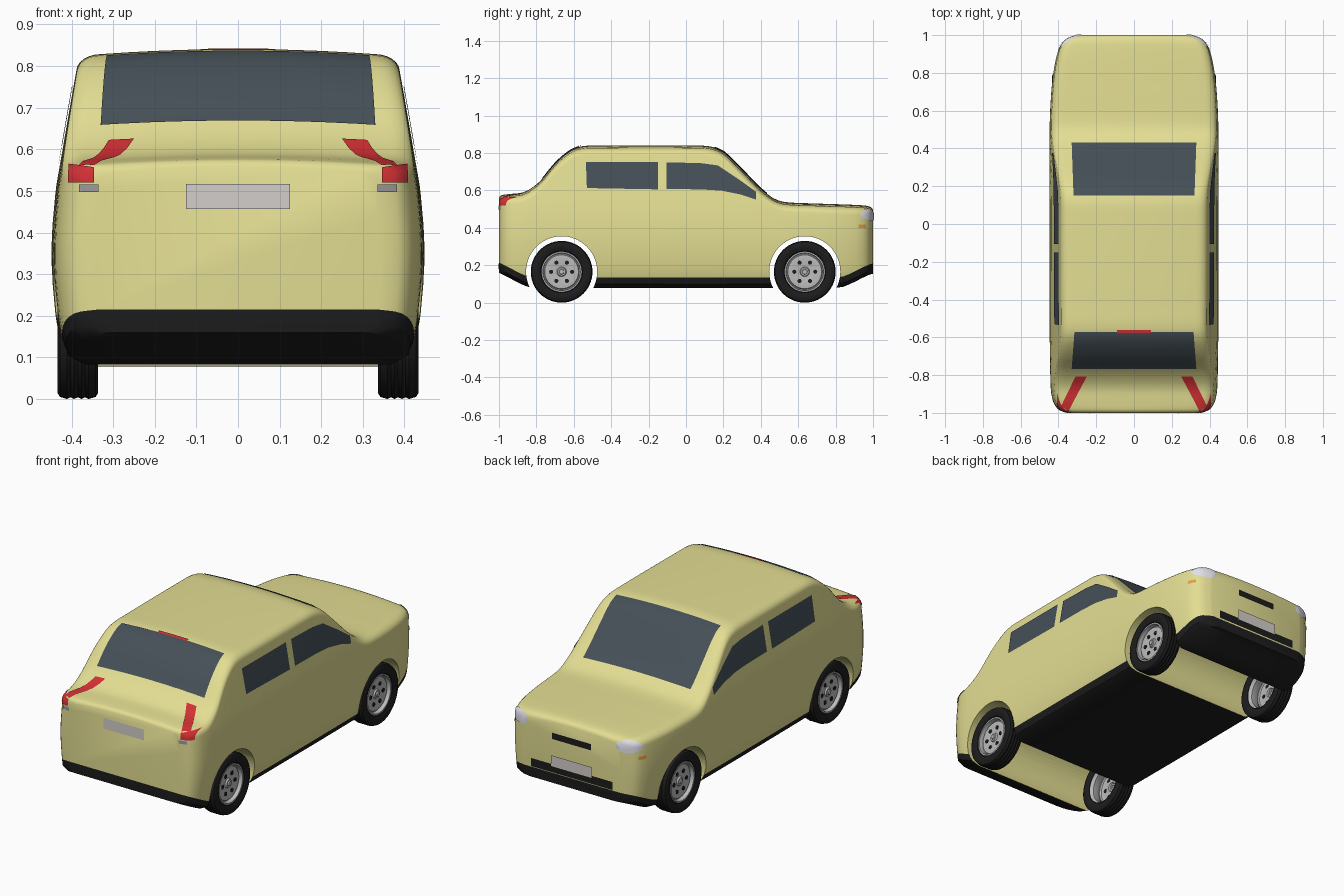
import bpy, bmesh
from math import sin, cos, pi, radians
from mathutils import Vector
from mathutils.bvhtree import BVHTree

if "Cube" in bpy.data.objects:
    bpy.data.objects.remove(bpy.data.objects["Cube"])


def material(name, r, g, b):
    m = bpy.data.materials.new(name)
    m.diffuse_color = (r, g, b, 1)
    m.use_nodes = True
    m.node_tree.nodes["Principled BSDF"].inputs["Base Color"].default_value = m.diffuse_color
    return m


PAINT = material("paint", .77, .73, .29)
BLACK = material("black_trim", .012, .012, .012)
GLASS = material("glass", .06, .08, .095)
RED = material("red_lens", .65, .03, .035)
ORANGE = material("orange_lens", .8, .35, .05)
LENS = material("clear_lens", .75, .75, .82)
PLATE = material("plate", .65, .62, .6)
GREY = material("grey_lens", .32, .32, .34)
SILVER = material("alloy", .5, .5, .5)


def curve(keys):
    # smooth interpolation through (position, value) keys
    def f(t):
        t = min(max(t, keys[0][0]), keys[-1][0])
        i = max(k for k in range(len(keys) - 1) if keys[k][0] <= t)

        def slope(k):
            a, b = keys[max(k - 1, 0)], keys[min(k + 1, len(keys) - 1)]
            return (b[1] - a[1]) / (b[0] - a[0])
        (x0, v0), (x1, v1) = keys[i], keys[i + 1]
        h = x1 - x0
        u = (t - x0) / h
        return (v0 * (1 + 2 * u) * (1 - u) ** 2 + v1 * u * u * (3 - 2 * u)
                + h * (slope(i) * u * (1 - u) ** 2 - slope(i + 1) * u * u * (1 - u)))
    return f


def finish(name, bm, mats, angle=35):
    bmesh.ops.recalc_face_normals(bm, faces=bm.faces)
    me = bpy.data.meshes.new(name)
    bm.to_mesh(me)
    bm.free()
    ob = bpy.data.objects.new(name, me)
    bpy.context.collection.objects.link(ob)
    for m in mats:
        me.materials.append(m)
    smooth(ob, angle)
    return ob


def smooth(ob, angle=35):
    bpy.ops.object.select_all(action='DESELECT')
    ob.select_set(True)
    bpy.context.view_layer.objects.active = ob
    bpy.ops.object.shade_smooth_by_angle(angle=radians(angle))


# Body: cross-sections lofted along y
top = curve([(-1, .56), (-.99, .573), (-.95, .58), (-.87, .59), (-.82, .617), (-.77, .66),
             (-.7, .745), (-.62, .813), (-.56, .836), (-.45, .84), (.05, .84), (.13, .835),
             (.2, .808), (.29, .722), (.4, .61), (.47, .557), (.53, .538), (.7, .53),
             (.95, .52), (.99, .51), (1, .495)])
low = curve([(-1, .16), (-.97, .145), (-.85, .086), (-.8, .08), (.8, .08), (.85, .088),
             (.97, .145), (1, .155)])
plan = curve([(-1, .34), (-.99, .385), (-.97, .41), (-.93, .43), (-.85, .44), (-.5, .445),
              (.5, .445), (.7, .436), (.82, .422), (.9, .405), (.95, .385), (.98, .355), (1, .3)])
flank = curve([(.08, .4), (.135, .425), (.2, .437), (.35, .447), (.5, .437), (.56, .427),
               (.7, .403), (.8, .385), (.86, .37)])
TRIM = 4  # section segments below this index are black


def section(y):
    z0, z1, k = low(y), top(y), plan(y) / .445
    crown, rz, rx = .012, .04, .06 * k
    zb, zc = z0 + .055, z1 - .052
    pts = [(0, z0), (.2 * k, z0), (flank(z0) * k - .03, z0), (flank(z0 + .02) * k, z0 + .02)]
    pts += [(flank(z) * k, z) for z in (zb + (zc - zb) * i / 9 for i in range(9))]
    xe = flank(zc) * k
    pts += [(xe - rx + rx * cos(a), zc + rz * sin(a)) for a in (i * pi / 12 for i in range(7))]
    return pts + [((xe - rx) * u, z1 - crown * u * u) for u in (.8, .6, .4, .2, 0)]


ends = [1, .996, .99, .98, .965, .945, .92, .895]
ys = [-e for e in ends] + [-.87 + 1.74 * i / 60 for i in range(61)] + ends[::-1]
bm = bmesh.new()
rings = []
for y in ys:
    half = section(y)
    full = half + [(-x, z) for x, z in half[-2:0:-1]]
    rings.append([bm.verts.new((x, y, z)) for x, z in full])
n, total = len(half), len(full)
for a, b in zip(rings, rings[1:]):
    for j in range(total):
        f = bm.faces.new((a[j], a[(j + 1) % total], b[(j + 1) % total], b[j]))
        f.material_index = 1 if min(j, total - 1 - j) < TRIM else 0
for r in (rings[0], rings[-1]):
    bm.faces.new(r[TRIM:total - TRIM + 1])
    bm.faces.new(r[total - TRIM:] + r[:TRIM + 1]).material_index = 1
bmesh.ops.recalc_face_normals(bm, faces=bm.faces)
skin = BVHTree.FromBMesh(bm)
body = finish("body", bm, [PAINT, BLACK])

# Wheel arches cut right through the body
AXLES = (-.665, .635)
AXLE_Z = .165
for y in AXLES:
    bpy.ops.mesh.primitive_cylinder_add(vertices=64, radius=.19, depth=1.2,
                                        location=(0, y, AXLE_Z), rotation=(0, pi / 2, 0))
    cutter = bpy.context.object
    cutter.name = "arch_cutter"
    cutter.hide_render = True
    cutter.data.materials.append(PAINT)
    mod = body.modifiers.new("arch", 'BOOLEAN')
    mod.object, mod.solver = cutter, 'EXACT'
    bpy.context.view_layer.objects.active = body
    bpy.ops.object.modifier_apply(modifier=mod.name)
    bpy.data.objects.remove(cutter)
smooth(body)

# Panels laid on the body: strip between two outlines, projected along a view
VIEWS = {
    'right': lambda a, b: ((2, a, b), (-1, 0, 0)),
    'left': lambda a, b: ((-2, a, b), (1, 0, 0)),
    'rear': lambda a, b: ((a, -2, b), (0, 1, 0)),
    'nose': lambda a, b: ((a, 2, b), (0, -1, 0)),
    'top': lambda a, b: ((a, b, 2), (0, 0, -1)),
}


def panel(name, lower, upper, view, mat, lift=.004, nu=6, nv=8):
    def resample(line):
        p = [Vector(q) for q in line]
        return [a.lerp(b, i / nu) for a, b in zip(p, p[1:]) for i in range(nu)] + [p[-1]]
    bm = bmesh.new()
    cols = []
    for a, b in zip(resample(lower), resample(upper)):
        col = []
        for j in range(nv + 1):
            origin, ray = VIEWS[view](*a.lerp(b, j / nv))
            hit, normal, _, _ = skin.ray_cast(Vector(origin), Vector(ray))
            if normal.dot(Vector(ray)) > 0:
                normal = -normal
            col.append(bm.verts.new(hit + normal * lift))
        cols.append(col)
    for a, b in zip(cols, cols[1:]):
        for j in range(nv):
            bm.faces.new((a[j], b[j], b[j + 1], a[j + 1]))
    bmesh.ops.remove_doubles(bm, verts=bm.verts, dist=1e-5)
    ob = finish(name, bm, [mat], 60)
    if ob.data.polygons[0].normal.dot(Vector(VIEWS[view](0, 0)[1])) > 0:
        ob.data.flip_normals()


def box(name, x0, x1, z0, z1, view, mat, lift=.004):
    panel(name, [(x0, z0), (x1, z0)], [(x0, z1), (x1, z1)], view, mat, lift)


# Glass
panel("windscreen", [(-.33, .43), (.33, .43)], [(-.32, .15), (.32, .15)], 'top', GLASS, nu=16, nv=16)
panel("rear_window", [(-.33, -.765), (.33, -.765)], [(-.315, -.57), (.315, -.57)], 'top', GLASS,
      nu=16, nv=16)
for side in ('right', 'left'):
    panel(side + "_back_window", [(-.53, .612), (-.15, .605)], [(-.535, .75), (-.15, .75)], side, GLASS)
    panel(side + "_front_window",
          [(-.105, .607), (.08, .605), (.19, .598), (.29, .578), (.375, .55)],
          [(-.105, .75), (.08, .745), (.17, .733), (.28, .66), (.375, .592)], side, GLASS)
    box(side + "_indicator", .92, .96, .4, .418, side, ORANGE)

# Lights
box("brake_light", -.09, .09, -.577, -.56, 'top', RED, .007)
for s in (-1, 1):
    panel("tail_light_top", [(s * .385, -.965), (s * .31, -.805)],
          [(s * .345, -.988), (s * .25, -.805)], 'top', RED)
    panel("tail_light", [(s * .345, .52), (s * .405, .52)], [(s * .345, .555), (s * .405, .562)],
          'rear', RED)
    box("reverse_light", s * .335, s * .38, .497, .515, 'rear', GREY)
    arc = [i * pi / 8 for i in range(9)]
    panel("headlight", [(s * .33 - .06 * cos(a), .468 - .033 * sin(a)) for a in arc],
          [(s * .33 - .06 * cos(a), .468 + .033 * sin(a)) for a in arc], 'nose', LENS, nu=2)

# Plates, grille and intake
box("rear_plate", -.125, .125, .457, .517, 'rear', PLATE)
box("rear_bumper_trim", -.34, .34, .18, .21, 'rear', BLACK, .002)
box("grille", -.12, .12, .4, .435, 'nose', BLACK)
box("intake", -.25, .25, .215, .26, 'nose', BLACK)
box("front_plate", -.125, .125, .25, .31, 'nose', PLATE, .008)


# Wheels: (radius, x) profiles turned about the axle
def lathe(name, profile, side, y, mat, closed=False, segs=56):
    bm = bmesh.new()
    rows = [[bm.verts.new((side * x, y + r * cos(2 * pi * i / segs), AXLE_Z + r * sin(2 * pi * i / segs)))
             for i in range(segs)] for r, x in profile]
    for a, b in zip(rows, rows[1:] + rows[:1] if closed else rows[1:]):
        for i in range(segs):
            k = (i + 1) % segs
            bm.faces.new((a[i], a[k], b[k], b[i]))
    bmesh.ops.remove_doubles(bm, verts=bm.verts, dist=1e-5)
    return finish(name, bm, [mat])


tread = [(.165 - .004 * (i % 2 == 0), .42 - .07 * i / 8) for i in range(1, 8)]
TYRE = [(.106, .415), (.112, .426), (.13, .434), (.15, .434), (.16, .428)] + tread + \
       [(.16, .342), (.15, .336), (.13, .336), (.112, .344), (.106, .355)]
RIM = [(0, .418), (.012, .418), (.014, .412), (.022, .412), (.026, .404), (.07, .41), (.09, .408),
       (.094, .4), (.098, .4), (.1, .424), (.108, .424), (.107, .41), (.1, .4), (.098, .36),
       (.108, .345)]
for y in AXLES:
    for s in (-1, 1):
        lathe("tyre", TYRE, s, y, BLACK, closed=True)
        lathe("rim", RIM, s, y, SILVER)
        for i in range(6):
            a = i * pi / 3
            bpy.ops.mesh.primitive_cylinder_add(
                vertices=16, radius=.011, depth=.006, rotation=(0, pi / 2, 0),
                location=(s * .4085, y + .056 * cos(a), AXLE_Z + .056 * sin(a)))
            hole = bpy.context.object
            hole.name = "rim_hole"
            hole.data.materials.append(BLACK)
